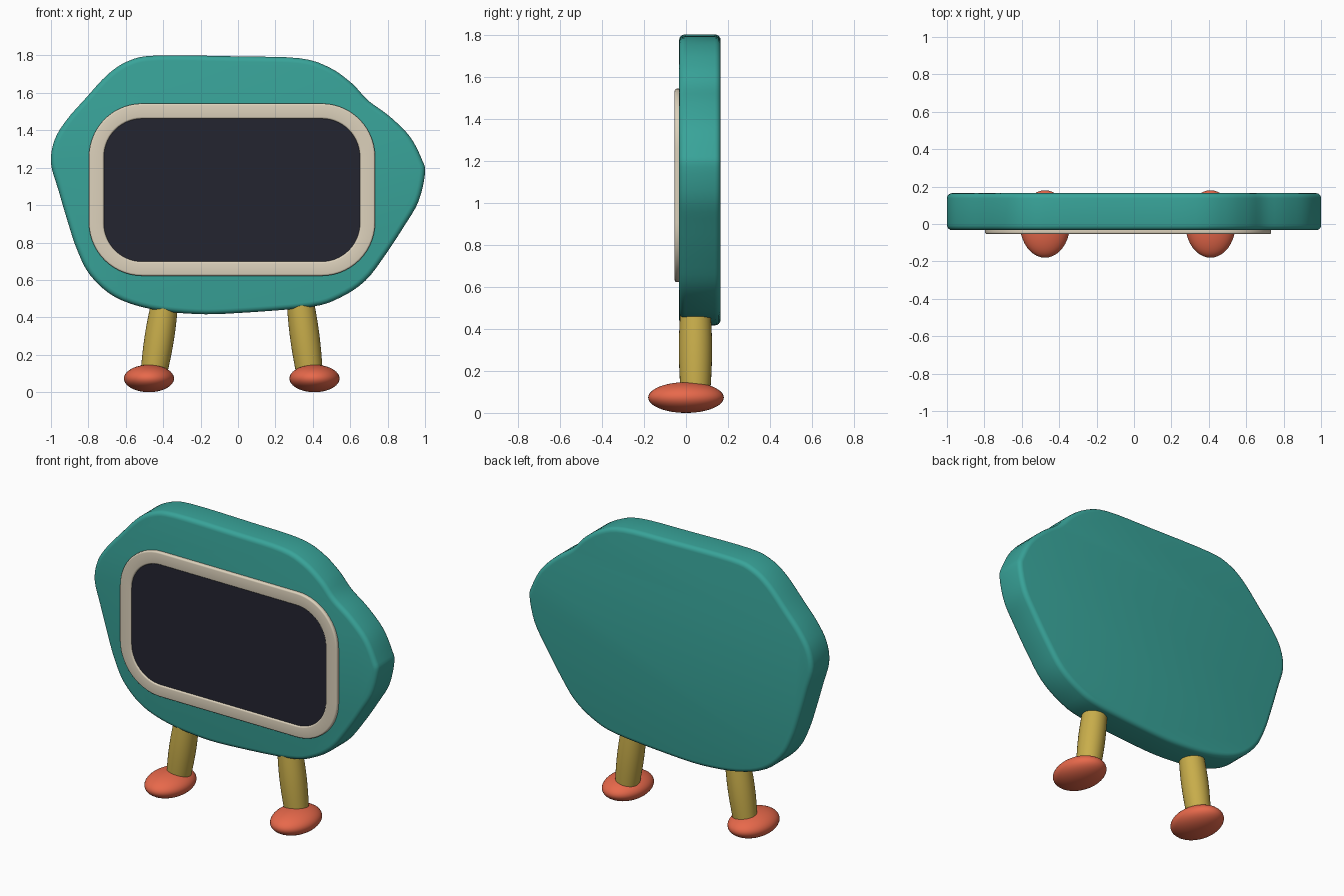
import bpy, bmesh, math
from mathutils import Vector

if "Cube" in bpy.data.objects:
    bpy.data.objects.remove(bpy.data.objects["Cube"])


def material(name, rgb):
    m = bpy.data.materials.new(name)
    m.diffuse_color = (*rgb, 1)
    m.use_nodes = True
    m.node_tree.nodes["Principled BSDF"].inputs["Base Color"].default_value = m.diffuse_color
    return m


TEAL = material("teal", (0.04, 0.37, 0.32))
CREAM = material("cream", (0.72, 0.64, 0.50))
DARK = material("dark", (0.017, 0.018, 0.03))
YELLOW = material("yellow", (0.58, 0.42, 0.07))
CORAL = material("coral", (0.80, 0.14, 0.07))


def finish(name, bm, mat):
    bmesh.ops.recalc_face_normals(bm, faces=bm.faces)
    me = bpy.data.meshes.new(name)
    bm.to_mesh(me)
    bm.free()
    me.materials.append(mat)
    ob = bpy.data.objects.new(name, me)
    bpy.context.collection.objects.link(ob)
    bpy.ops.object.select_all(action='DESELECT')
    ob.select_set(True)
    bpy.context.view_layer.objects.active = ob
    bpy.ops.object.shade_smooth_by_angle(angle=math.radians(40))
    return ob


def smooth_loop(pts, steps=4):
    """Closed Catmull-Rom curve through the points."""
    out, n = [], len(pts)
    for i in range(n):
        a, b, c, d = (Vector(pts[(i + k) % n]) for k in (-1, 0, 1, 2))
        for s in range(steps):
            t = s / steps
            out.append(0.5 * (2 * b + (c - a) * t + (2 * a - 5 * b + 4 * c - d) * t * t
                              + (3 * b - a - 3 * c + d) * t ** 3))
    return out


def rounded_rect(x0, x1, z0, z1, r, seg=14):
    out = []
    corners = [(x1 - r, z1 - r), (x0 + r, z1 - r), (x0 + r, z0 + r), (x1 - r, z0 + r)]
    for k, (cx, cz) in enumerate(corners):
        for s in range(seg + 1):
            a = math.pi / 2 * (k + s / seg)
            out.append((cx + r * math.cos(a), cz + r * math.sin(a)))
    return out


def slab(name, mat, y0, y1, outer, inner=None, bevel=0.0):
    """Outline in the xz plane, thickened from y0 to y1, with an optional hole."""
    bm = bmesh.new()
    n = len(outer)

    def ring(loop, y):
        return [bm.verts.new((p[0], y, p[1])) for p in loop]

    def bridge(a, b):
        for i in range(n):
            j = (i + 1) % n
            bm.faces.new((a[i], a[j], b[j], b[i]))

    front, back = ring(outer, y0), ring(outer, y1)
    bridge(front, back)
    if inner:
        hole_front, hole_back = ring(inner, y0), ring(inner, y1)
        bridge(hole_front, hole_back)
        bridge(front, hole_front)
        bridge(back, hole_back)
    else:
        bm.faces.new(front)
        bm.faces.new(back)
    bmesh.ops.recalc_face_normals(bm, faces=bm.faces)
    if bevel:
        rims = [e for e in bm.edges if e.calc_face_angle(0) > 0.8]
        bmesh.ops.bevel(bm, geom=rims, offset=bevel, segments=4, profile=0.5, affect='EDGES')
    return finish(name, bm, mat)


# Pebble-shaped body
outline = [(-.43, 1.80), (0, 1.795), (.33, 1.785), (.49, 1.735), (.61, 1.65), (.695, 1.56),
           (.81, 1.475), (.92, 1.365), (.985, 1.24), (1.0, 1.17), (.965, 1.02), (.89, .89),
           (.785, .73), (.68, .595), (.545, .505), (.385, .455), (0, .423), (-.23, .418),
           (-.47, .445), (-.66, .51), (-.79, .625), (-.86, .76), (-.91, .91), (-.96, 1.08),
           (-1.0, 1.225), (-.98, 1.35), (-.915, 1.457), (-.82, 1.565), (-.695, 1.70),
           (-.58, 1.773)]
slab("body", TEAL, -0.033, 0.165, smooth_loop(outline), bevel=0.028)

# Screen and its frame
slab("screen_frame", CREAM, -0.054, -0.02, rounded_rect(-.797, .733, .622, 1.543, .285),
     rounded_rect(-.717, .652, .698, 1.462, .205), bevel=0.01)
slab("screen", DARK, -0.045, -0.02, rounded_rect(-.725, .66, .69, 1.47, .213))


def leg(name, bottom, top):
    """Slightly barrel-shaped leg between two points."""
    bm = bmesh.new()
    a, b = Vector(bottom), Vector(top)
    turn = (b - a).to_track_quat('Z', 'Y')
    n, rings = 32, []
    for k in range(9):
        t = k / 8
        r = 0.070 + 0.009 * math.sin(math.pi * t)
        rings.append([bm.verts.new(a.lerp(b, t) + turn @ Vector(
            (r * math.cos(2 * math.pi * i / n), r * math.sin(2 * math.pi * i / n), 0)))
            for i in range(n)])
    for lo, hi in zip(rings, rings[1:]):
        for i in range(n):
            j = (i + 1) % n
            bm.faces.new((lo[i], lo[j], hi[j], hi[i]))
    bm.faces.new(rings[0])
    bm.faces.new(rings[-1])
    return finish(name, bm, YELLOW)


def foot(name, x):
    bm = bmesh.new()
    bmesh.ops.create_uvsphere(bm, u_segments=40, v_segments=24, radius=1)
    bmesh.ops.scale(bm, vec=(.134, .18, .073), verts=bm.verts)
    bmesh.ops.translate(bm, vec=(x, 0, .073), verts=bm.verts)
    return finish(name, bm, CORAL)


# Legs and feet
leg("left_leg", (-.452, .045, .09), (-.388, .045, .50))
leg("right_leg", (.384, .045, .09), (.328, .045, .52))
foot("left_foot", -.476)
foot("right_foot", .409)
